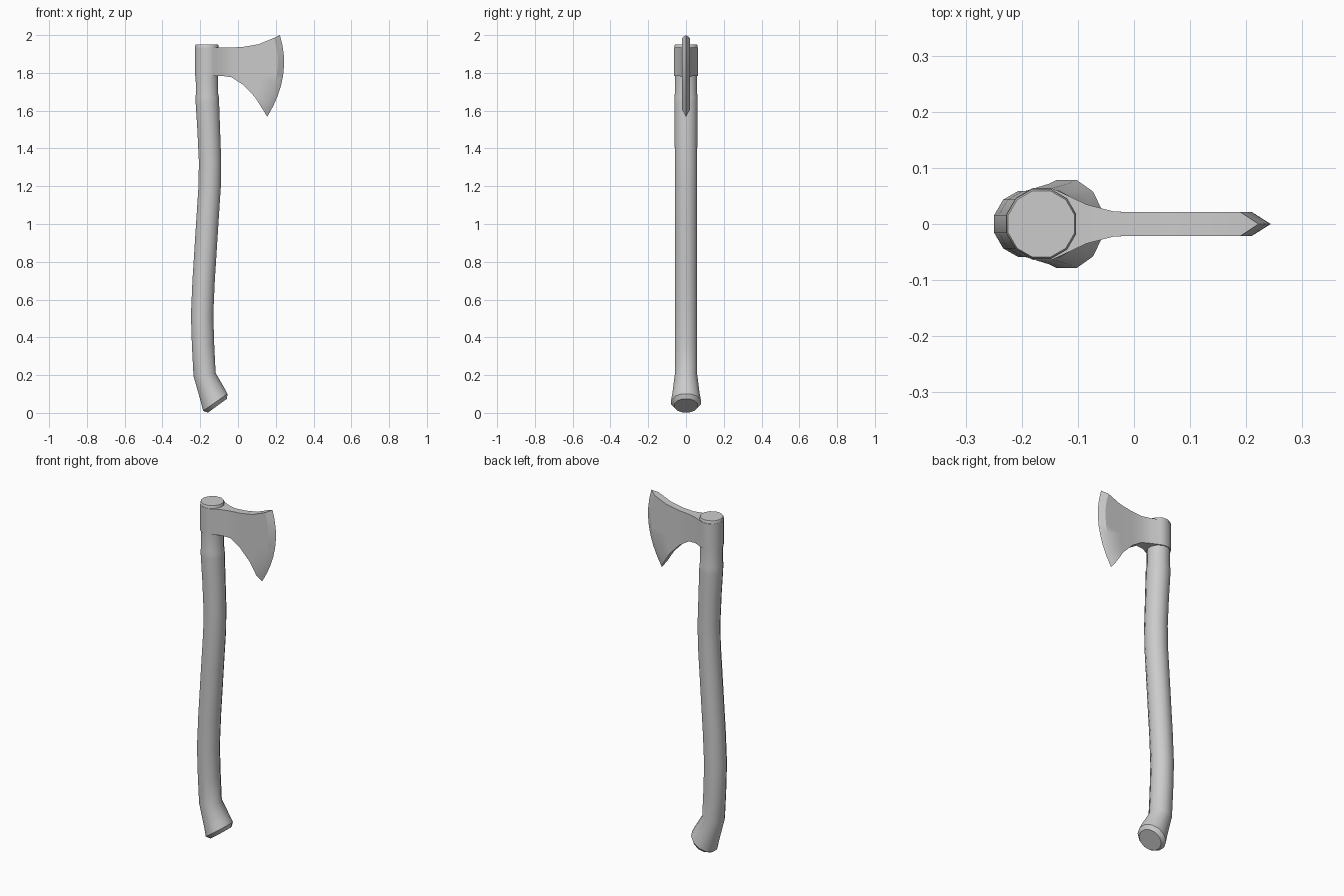
import bpy, bmesh, math
from mathutils import Vector

if "Cube" in bpy.data.objects:
    bpy.data.objects.remove(bpy.data.objects["Cube"])


def finish(bm, name, angle):
    bmesh.ops.remove_doubles(bm, verts=bm.verts, dist=1e-5)
    bmesh.ops.recalc_face_normals(bm, faces=bm.faces)
    mesh = bpy.data.meshes.new(name)
    bm.to_mesh(mesh)
    bm.free()
    ob = bpy.data.objects.new(name, mesh)
    bpy.context.collection.objects.link(ob)
    bpy.ops.object.select_all(action='DESELECT')
    ob.select_set(True)
    bpy.context.view_layer.objects.active = ob
    bpy.ops.object.shade_smooth_by_angle(angle=math.radians(angle))
    return ob


# Handle: 12-sided rings along a curved path (x, z, tilt in degrees, radius)
SIDES = 12
rings = [
    (-0.109, 0.038, 36, 0.063), (-0.120, 0.056, 35, 0.080),
    (-0.134, 0.095, 28, 0.073), (-0.177, 0.203, 8, 0.060),
    (-0.185, 0.36, 2, 0.060), (-0.190, 0.52, 0, 0.060),
    (-0.182, 0.70, -3, 0.060), (-0.163, 1.00, -4, 0.060),
    (-0.150, 1.20, -2, 0.060), (-0.148, 1.33, 0, 0.060),
    (-0.155, 1.50, 3, 0.061), (-0.162, 1.64, 2, 0.063),
    (-0.163, 1.67, 0, 0.063), (-0.164, 1.69, 0, 0.060),
    (-0.165, 1.80, 0, 0.060), (-0.165, 1.943, 0, 0.063),
    (-0.165, 1.950, 0, 0.060),
]
bm = bmesh.new()
loops = []
for x, z, tilt, r in rings:
    t = math.radians(tilt)
    loop = []
    for i in range(SIDES):
        a = math.tau * (i + 0.5) / SIDES
        u, v = r * math.cos(a) * 1.02, r * math.sin(a) * 1.02
        loop.append(bm.verts.new((x + u * math.cos(t), v, z + u * math.sin(t))))
    loops.append(loop)
for a, b in zip(loops, loops[1:]):
    for i in range(SIDES):
        j = (i + 1) % SIDES
        bm.faces.new((a[i], a[j], b[j], b[i]))
bm.faces.new(loops[0])
bm.faces.new(loops[-1])
finish(bm, "handle", 35)

# Axe head stations: (x top, z top, x bottom, z bottom, bulge, half thickness)
CX, R, ZT, ZB = -0.164, 0.066, 1.934, 1.784
stations = []
for deg in (165, 135, 105, 75, 58):  # collar round the handle
    a = math.radians(deg)
    x = CX + R * math.cos(a)
    stations.append((x, ZT, x, ZB, 0, R * math.sin(a)))
stations += [
    (-0.085, ZT, -0.085, ZB, 0, 0.035),
    (-0.035, ZT, -0.035, 1.777, 0, 0.022),
    (0.030, 1.938, 0.026, 1.738, 0.005, 0.021),
    (0.110, 1.952, 0.090, 1.672, 0.020, 0.021),
    (0.190, 1.985, 0.132, 1.605, 0.045, 0.021),  # start of the bevel
    (0.222, 2.000, 0.155, 1.568, 0.050, 0.0),    # cutting edge
]
N = 8
bm = bmesh.new()
cols = []
for xt, zt, xb, zb, bulge, y in stations:
    pts = []
    for k in range(N + 1):
        t = k / N
        pts.append(Vector((xb + (xt - xb) * t + bulge * 4 * t * (1 - t), y, zb + (zt - zb) * t)))
    left = [bm.verts.new(p) for p in pts]
    right = left if y == 0 else [bm.verts.new((p.x, -p.y, p.z)) for p in pts]
    cols.append((left, right))
for (l0, r0), (l1, r1) in zip(cols, cols[1:]):
    for k in range(N):
        bm.faces.new((l0[k], l0[k + 1], l1[k + 1], l1[k]))
        bm.faces.new((r0[k], r1[k], r1[k + 1], r0[k + 1]))
    for k in (0, N):
        ring = list(dict.fromkeys((l0[k], l1[k], r1[k], r0[k])))
        bm.faces.new(ring)
l, r = cols[0]
for k in range(N):
    bm.faces.new((l[k], r[k], r[k + 1], l[k + 1]))
finish(bm, "axe_head", 31)
